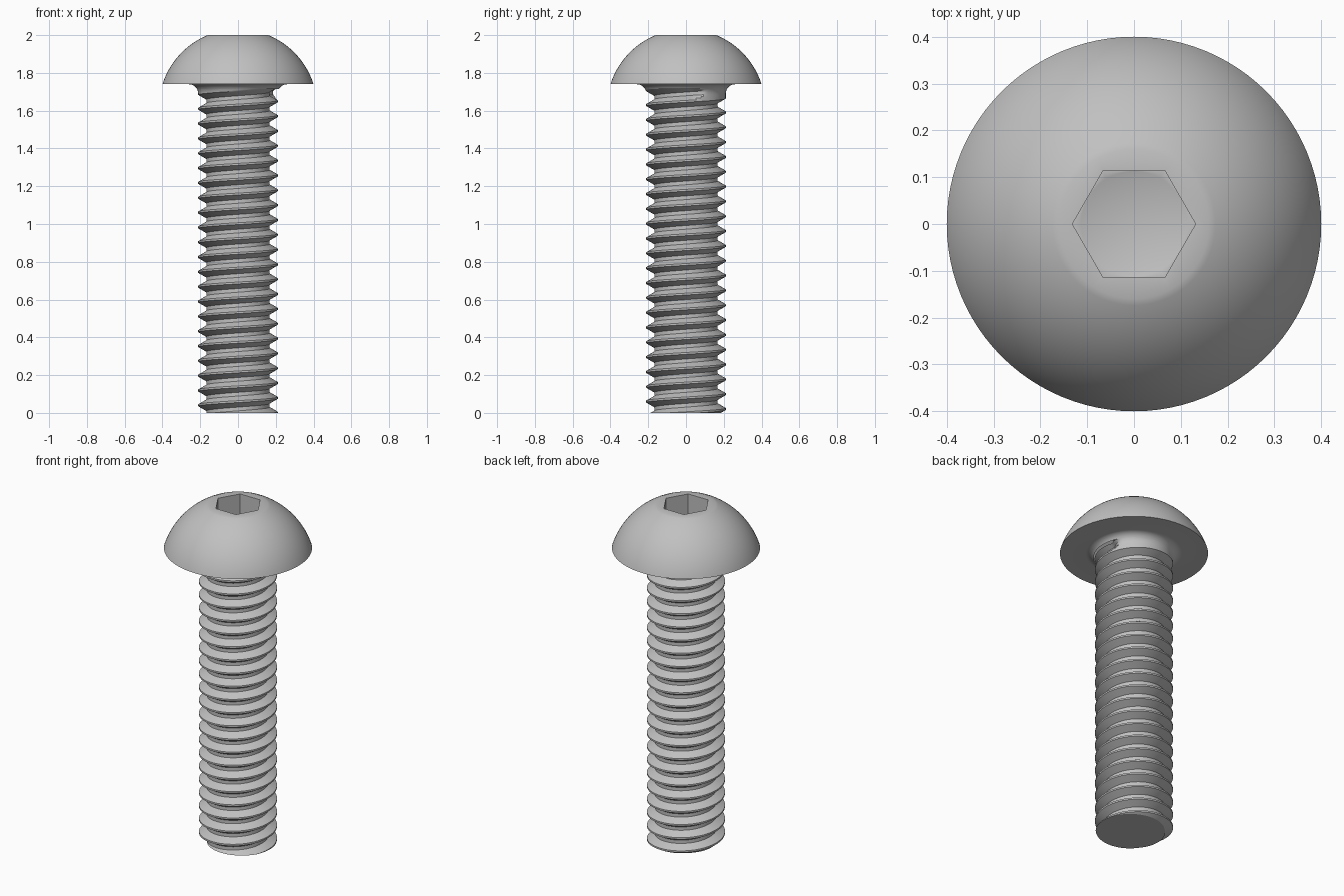
import bpy, bmesh, math

cube = bpy.data.objects.get("Cube")
if cube:
    bpy.data.objects.remove(cube)

SEGS = 96                        # divisions per turn
PITCH, START = 0.0785, 0.001     # thread spacing and crest height at +x
MAJOR, ROOT = 0.2105, 0.168      # crest and root radii
FILLET_R, FILLET_Z = 0.05, 1.69  # fillet below the head
HEAD_Z, JOIN_Z = 1.74, 1.715
THREAD_END = 21.083              # turns at which the groove runs out

steel = bpy.data.materials.new("grey_steel")
steel.use_nodes = True
steel.diffuse_color = (0.53, 0.53, 0.53, 1)
steel.node_tree.nodes["Principled BSDF"].inputs["Base Color"].default_value = (0.53, 0.53, 0.53, 1)


def finish(bm, name):
    bmesh.ops.recalc_face_normals(bm, faces=bm.faces)
    mesh = bpy.data.meshes.new(name)
    bm.to_mesh(mesh)
    bm.free()
    mesh.materials.append(steel)
    obj = bpy.data.objects.new(name, mesh)
    bpy.context.collection.objects.link(obj)
    bpy.ops.object.select_all(action='DESELECT')
    obj.select_set(True)
    bpy.context.view_layer.objects.active = obj
    bpy.ops.object.shade_smooth_by_angle(angle=math.radians(30))
    return obj


def polar(r, a, z):
    return (r * math.cos(a), r * math.sin(a), z)


def outer_radius(z):
    """Plain shank radius, flaring into the fillet under the head."""
    h = min(max(z - FILLET_Z, 0), FILLET_R)
    return MAJOR + FILLET_R - math.sqrt(FILLET_R ** 2 - h ** 2)


# Threaded shank: one groove profile swept along a helix
def groove_radius(u, turns, z):
    rise = max(0, (abs(u) - 0.125) / 0.3125) * (MAJOR - ROOT)
    runout = max(0, turns - THREAD_END + 0.05)
    return min(outer_radius(z), ROOT + rise + runout)


half = [0.125, 0.23, 0.335, 0.4375, 0.5]
profile = [-u for u in reversed(half)] + [0] + half
bm = bmesh.new()
columns = []
for i in range(-2 * SEGS, int(22.5 * SEGS) + 1):
    turns = i / SEGS
    column = []
    for u in profile:
        z = START + PITCH * (turns + 0.5 + u)
        column.append(bm.verts.new(polar(groove_radius(u, turns, z), turns * math.tau, z)))
    columns.append(column)
for a, b in zip(columns, columns[1:]):
    for k in range(len(profile) - 1):
        bm.faces.new((a[k], b[k], b[k + 1], a[k + 1]))
bmesh.ops.remove_doubles(bm, verts=bm.verts, dist=0.00005)

# Trim both ends level and close the tip
for height, normal in ((JOIN_Z, 1), (0, -1)):
    cut = bmesh.ops.bisect_plane(bm, geom=bm.verts[:] + bm.edges[:] + bm.faces[:], dist=1e-6,
                                 plane_co=(0, 0, height), plane_no=(0, 0, normal), clear_outer=True)
rim = [e for e in cut["geom_cut"] if isinstance(e, bmesh.types.BMEdge) and e.is_boundary]
bmesh.ops.holes_fill(bm, edges=rim, sides=0)
finish(bm, "threaded_shank")


# Head: lathe of rings, with hexagonal rings for the socket
def round_ring(r):
    return lambda a: r


def hex_ring(apothem):
    return lambda a: apothem / math.cos(a % (math.pi / 3) - math.pi / 6)


DOME_R, DOME_Z, RIM_R, FLAT_R = 0.42, 1.612, 0.4, 0.16
APOTHEM, SOCKET_Z = 0.114, 1.85
rings = []
for k in range(9):               # fillet
    z = JOIN_Z + (HEAD_Z - JOIN_Z) * math.sin(k / 8 * math.pi / 2)
    rings.append((round_ring(outer_radius(z)), z))
low, high = math.acos(RIM_R / DOME_R), math.acos(FLAT_R / DOME_R)
for k in range(25):              # dome
    t = low + (high - low) * k / 24
    rings.append((round_ring(DOME_R * math.cos(t)), DOME_Z + DOME_R * math.sin(t)))
rings += [(hex_ring(APOTHEM), 2.0), (hex_ring(APOTHEM), SOCKET_Z),
          (round_ring(APOTHEM - 0.001), SOCKET_Z)]

bm = bmesh.new()
loops = [[bm.verts.new(polar(radius(k / SEGS * math.tau), k / SEGS * math.tau, z))
          for k in range(SEGS)] for radius, z in rings]
for a, b in zip(loops, loops[1:]):
    for k in range(SEGS):
        n = (k + 1) % SEGS
        bm.faces.new((a[k], a[n], b[n], b[k]))
tip = bm.verts.new((0, 0, SOCKET_Z - 0.065))   # drilled cone at the socket bottom
for k in range(SEGS):
    bm.faces.new((loops[-1][k], loops[-1][(k + 1) % SEGS], tip))
finish(bm, "button_head")
